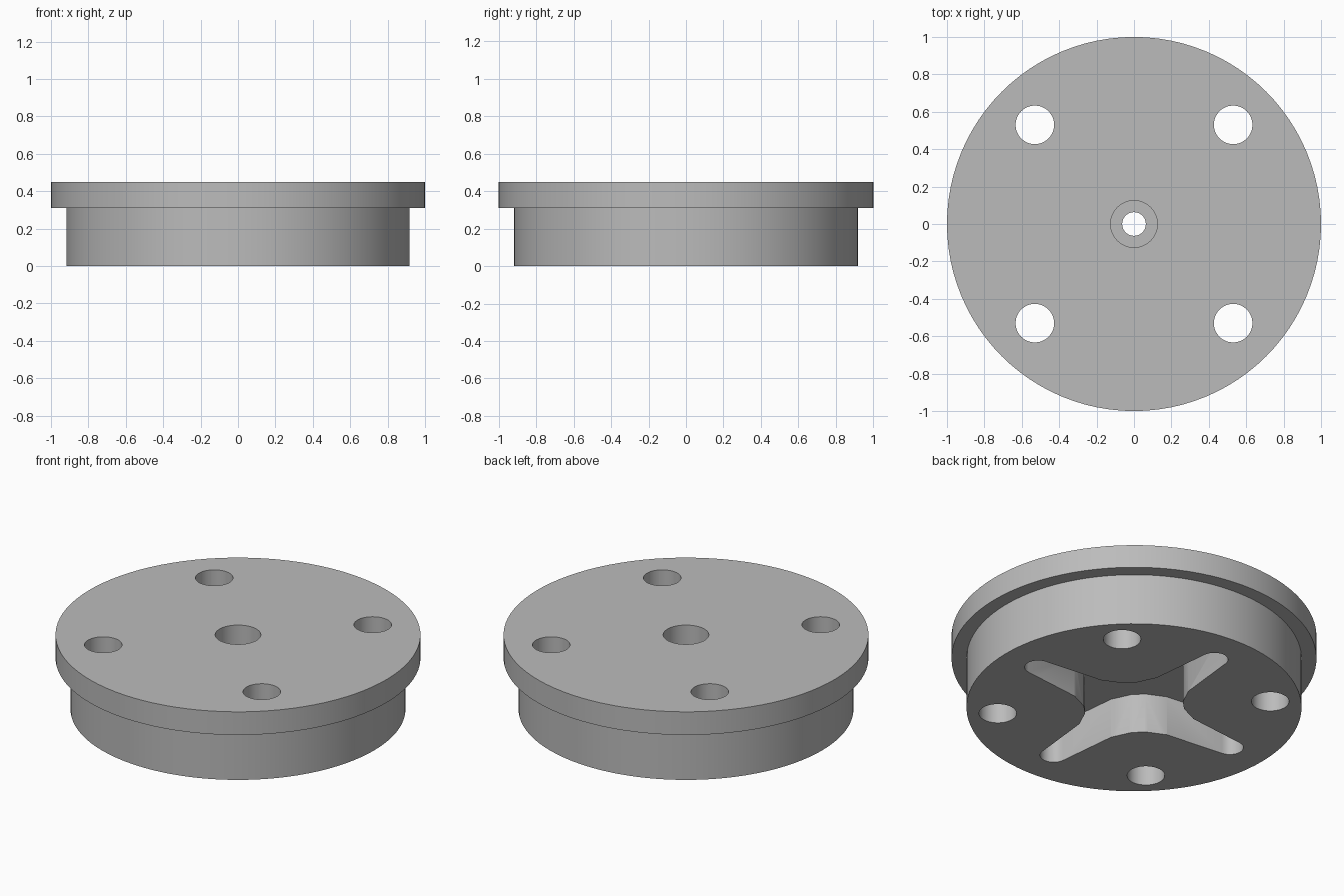
import bpy
import bmesh
import math
from mathutils import Matrix, Vector

if "Cube" in bpy.data.objects:
    bpy.data.objects.remove(bpy.data.objects["Cube"], do_unlink=True)

HEIGHT = 0.45
POCKET_DEPTH = 0.24

grey = bpy.data.materials.new("plain_grey")
grey.use_nodes = True
tone = (0.5, 0.5, 0.5, 1)
grey.diffuse_color = tone
grey.node_tree.nodes["Principled BSDF"].inputs["Base Color"].default_value = tone


def make_object(name, bm):
    bmesh.ops.recalc_face_normals(bm, faces=bm.faces)
    mesh = bpy.data.meshes.new(name)
    bm.to_mesh(mesh)
    bm.free()
    mesh.materials.append(grey)
    obj = bpy.data.objects.new(name, mesh)
    bpy.context.collection.objects.link(obj)
    return obj


def lathe(name, profile, steps=96):
    """Revolve a closed (radius, z) profile around z."""
    bm = bmesh.new()
    rings = []
    for i in range(steps):
        turn = Matrix.Rotation(math.tau * i / steps, 3, "Z")
        rings.append([bm.verts.new(turn @ Vector((r, 0, z))) for r, z in profile])
    for i, ring in enumerate(rings):
        following = rings[(i + 1) % steps]
        for j in range(len(profile)):
            k = (j + 1) % len(profile)
            bm.faces.new((ring[j], following[j], following[k], ring[k]))
    return make_object(name, bm)


def prism(name, outline, low, high):
    """Extrude a flat outline from low to high."""
    bm = bmesh.new()
    base = bm.faces.new([bm.verts.new((x, y, low)) for x, y in outline])
    grown = bmesh.ops.extrude_face_region(bm, geom=[base])["geom"]
    verts = [g for g in grown if isinstance(g, bmesh.types.BMVert)]
    bmesh.ops.translate(bm, verts=verts, vec=(0, 0, high - low))
    return make_object(name, bm)


def circle(cx, cy, radius, steps=48):
    return [(cx + radius * math.cos(math.tau * i / steps),
             cy + radius * math.sin(math.tau * i / steps)) for i in range(steps)]


def cut(target, cutter):
    cutter.hide_render = True
    mod = target.modifiers.new("cut", "BOOLEAN")
    mod.operation = "DIFFERENCE"
    mod.solver = "EXACT"
    mod.object = cutter
    bpy.context.view_layer.objects.active = target
    bpy.ops.object.modifier_apply(modifier=mod.name)
    bpy.data.objects.remove(cutter, do_unlink=True)


# Flanged body with its stepped centre bore
flanged_disc = lathe("flanged_disc", [
    (0.063, 0), (0.918, 0), (0.918, 0.31), (1, 0.31),
    (1, HEIGHT), (0.125, HEIGHT), (0.125, 0.3), (0.063, 0.3)])

# Four bolt holes
for sx in (-1, 1):
    for sy in (-1, 1):
        cut(flanged_disc, prism("hole_cutter", circle(sx * 0.53, sy * 0.53, 0.103),
                                -0.1, HEIGHT + 0.1))

# Cross-shaped pocket underneath: one tapered, round-tipped arm repeated
tip_x, tip_r = 0.685, 0.075
tip = [(tip_x + tip_r * math.cos(a), tip_r * math.sin(a))
       for a in (math.radians(-84 + 14 * i) for i in range(13))]
arm = [(0.22, -0.165), (0.33, -0.113)] + tip + [(0.33, 0.113), (0.22, 0.165)]
cross = []
for quarter in range(4):
    turn = Matrix.Rotation(quarter * math.pi / 2, 2)
    cross += [tuple(turn @ Vector(p)) for p in arm]
cut(flanged_disc, prism("pocket_cutter", cross, -0.1, POCKET_DEPTH))

# Smooth round walls, crisp rims
bpy.ops.object.select_all(action="DESELECT")
flanged_disc.select_set(True)
bpy.context.view_layer.objects.active = flanged_disc
bpy.ops.object.shade_smooth_by_angle(angle=math.radians(20))
